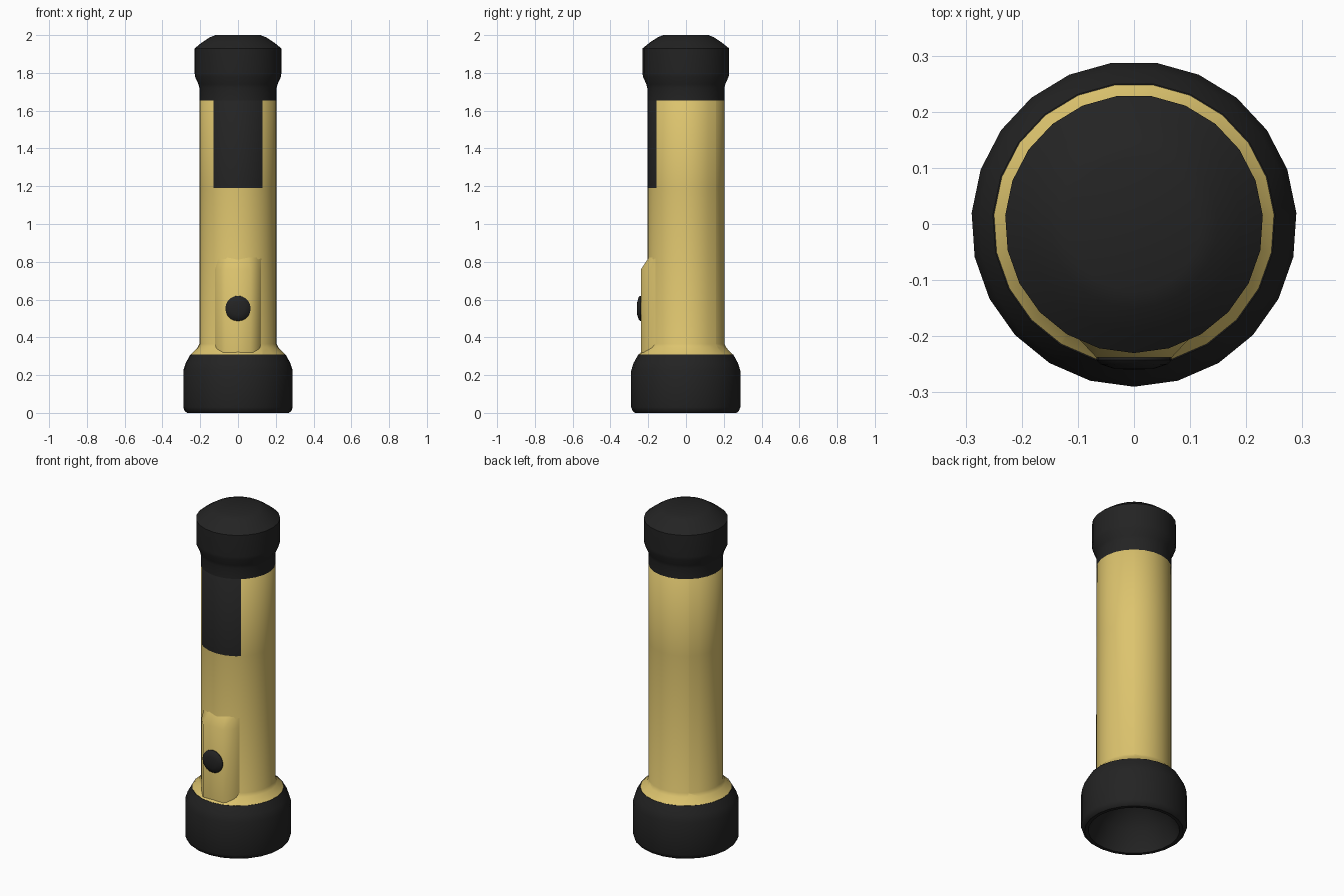
import bpy, bmesh, math
from mathutils import Vector

if "Cube" in bpy.data.objects:
    bpy.data.objects.remove(bpy.data.objects["Cube"])

SIDES = 23  # one corner points to the front (-y)


def material(name, rgb):
    m = bpy.data.materials.new(name)
    m.diffuse_color = (*rgb, 1)
    m.use_nodes = True
    m.node_tree.nodes["Principled BSDF"].inputs["Base Color"].default_value = m.diffuse_color
    return m


GOLD = material("gold", (0.72, 0.55, 0.155))
BLACK = material("black", (0.017, 0.017, 0.017))


def finish(bm, name, mats, angle=35):
    bmesh.ops.remove_doubles(bm, verts=bm.verts, dist=0.0001)
    bmesh.ops.recalc_face_normals(bm, faces=bm.faces)
    me = bpy.data.meshes.new(name)
    bm.to_mesh(me)
    bm.free()
    for m in mats:
        me.materials.append(m)
    ob = bpy.data.objects.new(name, me)
    bpy.context.collection.objects.link(ob)
    bpy.ops.object.select_all(action='DESELECT')
    ob.select_set(True)
    bpy.context.view_layer.objects.active = ob
    bpy.ops.object.shade_smooth_by_angle(angle=math.radians(angle))
    return ob


def skin(bm, rings, closed=True):
    """Join successive rings of points with quads."""
    loops = [[bm.verts.new(p) for p in ring] for ring in rings]
    n = len(loops[0])
    for a, b in zip(loops, loops[1:]):
        for i in range(n if closed else n - 1):
            j = (i + 1) % n
            bm.faces.new((a[i], a[j], b[j], b[i]))
    return loops


def lathe(profile, sides=SIDES):
    """Revolve (radius, z) points about the z axis."""
    bm = bmesh.new()
    rings = []
    for r, z in profile:
        rings.append([(r * math.sin(k * math.tau / sides),
                       -r * math.cos(k * math.tau / sides), z) for k in range(sides)])
    skin(bm, rings)
    return bm


# barrel with flared collar, and a black grip panel cut into its front
bm = lathe([(0.245, 0.29), (0.25, 0.31), (0.215, 0.345), (0.205, 0.365), (0.205, 1.655),
            (0.19, 1.67)])
for co, no in (((-0.13, 0, 0), (1, 0, 0)), ((0.13, 0, 0), (1, 0, 0)), ((0, 0, 1.19), (0, 0, 1))):
    bmesh.ops.bisect_plane(bm, geom=bm.verts[:] + bm.edges[:] + bm.faces[:],
                           plane_co=co, plane_no=no)
for f in bm.faces:
    c = f.calc_center_median()
    if abs(c.x) < 0.13 and c.y < 0 and c.z > 1.19:
        f.material_index = 1
finish(bm, "barrel", [GOLD, BLACK], 50)

# tail cap
finish(lathe([(0.19, 1.65), (0.205, 1.655), (0.205, 1.72), (0.21, 1.74), (0.228, 1.78),
              (0.23, 1.80), (0.23, 1.93), (0.19, 1.962), (0.15, 1.988), (0.12, 2.0), (0, 2.0)]),
       "tail_cap", [BLACK])

# lamp head with an open front and a conical reflector
finish(lathe([(0.2, 0.31), (0.252, 0.31), (0.277, 0.265), (0.29, 0.225), (0.29, 0.03),
              (0.283, 0.01), (0.27, 0.0), (0.25, 0.0), (0.245, 0.02), (0.2, 0.12),
              (0.12, 0.21), (0, 0.25)]),
       "lamp_head", [BLACK])

# raised switch housing on the front, sloping into the barrel at its top
bm = bmesh.new()
section = [(-0.125, -0.155), (-0.112, -0.19), (-0.067, -0.238), (0.067, -0.238),
           (0.112, -0.19), (0.125, -0.155)]
flush = []
for x, y in section:
    v = Vector((x, y)).normalized() * 0.2
    flush.append((v.x, v.y, 0.83))
skin(bm, [[(x, y, 0.32) for x, y in section], [(x, y, 0.76) for x, y in section], flush],
     closed=False)
finish(bm, "switch_housing", [GOLD], 50)

# round push button
bm = bmesh.new()
disc = []
for r, y in ((0.067, -0.225), (0.067, -0.242), (0.06, -0.25), (0.035, -0.258), (0, -0.26)):
    disc.append([(r * math.cos(k * math.tau / 20), y, 0.553 + r * math.sin(k * math.tau / 20))
                 for k in range(20)])
skin(bm, disc)
finish(bm, "push_button", [BLACK])
